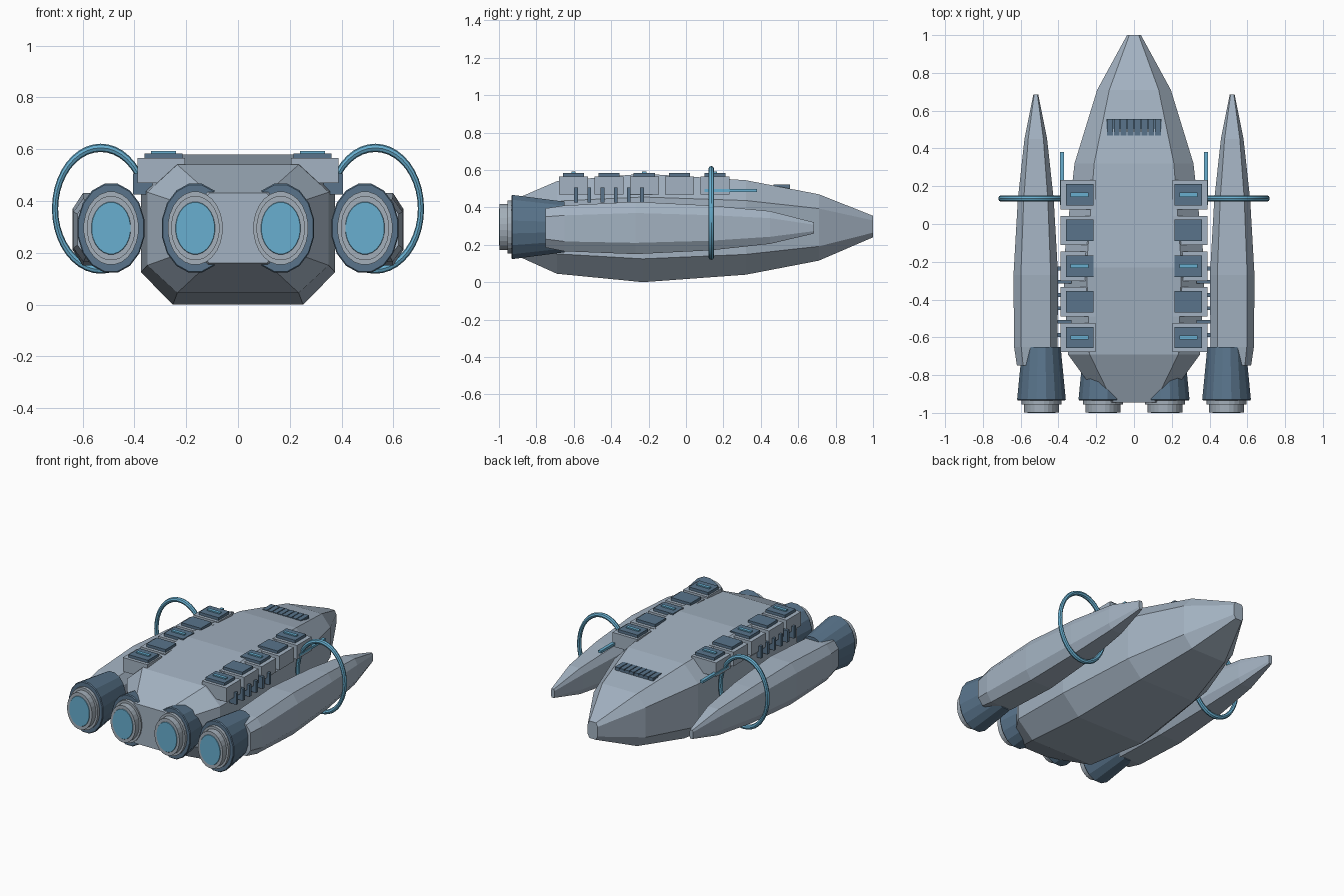
import bpy, bmesh, math
from mathutils import Vector

cube = bpy.data.objects.get("Cube")
if cube:
    bpy.data.objects.remove(cube, do_unlink=True)


def material(name, color):
    m = bpy.data.materials.new(name)
    m.use_nodes = True
    m.diffuse_color = (*color, 1)
    m.node_tree.nodes["Principled BSDF"].inputs["Base Color"].default_value = (*color, 1)
    return m


HULL = material("pale steel", (0.37, 0.45, 0.54))
TRIM = material("grey metal", (0.37, 0.43, 0.49))
DARK = material("dark blue", (0.10, 0.175, 0.26))
GLOW = material("glowing blue", (0.14, 0.43, 0.63))


def finish(name, bm, mats):
    bmesh.ops.recalc_face_normals(bm, faces=bm.faces)
    mesh = bpy.data.meshes.new(name)
    bm.to_mesh(mesh)
    bm.free()
    for m in mats:
        mesh.materials.append(m)
    obj = bpy.data.objects.new(name, mesh)
    bpy.context.collection.objects.link(obj)
    return obj


def skin(bm, rings, mat_ids=None):
    """Bridge rings of points into a closed body."""
    loops = [[bm.verts.new(p) for p in ring] for ring in rings]
    n = len(loops[0])
    for k, (a, b) in enumerate(zip(loops, loops[1:])):
        for i in range(n):
            j = (i + 1) % n
            f = bm.faces.new((a[i], a[j], b[j], b[i]))
            f.material_index = mat_ids[k] if mat_ids else 0
    bm.faces.new(loops[0])
    cap = bm.faces.new(loops[-1])
    cap.material_index = mat_ids[-1] if mat_ids else 0


def chamfered_body(name, stations, cx, mat):
    """Octagonal loft; stations are (y, half width, bottom, top)."""
    corners = [(1, .57), (.67, 1), (-.67, 1), (-1, .57),
               (-1, -.57), (-.67, -1), (.67, -1), (1, -.57)]
    bm = bmesh.new()
    skin(bm, [[(cx + u * w, y, (lo + hi) / 2 + v * (hi - lo) / 2) for u, v in corners]
              for y, w, lo, hi in stations])
    return finish(name, bm, [mat])


def box(name, x, y, z, mat):
    """Box from three (low, high) ranges."""
    bm = bmesh.new()
    bmesh.ops.create_cube(bm, size=1)
    for v in bm.verts:
        v.co = Vector([(r[0] + r[1]) / 2 + c * (r[1] - r[0])
                       for r, c in zip((x, y, z), v.co)])
    return finish(name, bm, [mat])


def span(center, size):
    return (center - size / 2, center + size / 2)


def mirrored(x, side):
    return tuple(sorted((x[0] * side, x[1] * side)))


SQUEEZE = 0.75  # engines and hoops are narrower than tall


def lathe(name, profile, cx, cz, mats, ids, sides):
    """Elliptical body along y; profile is (y, radius)."""
    bm = bmesh.new()
    angles = [math.tau * (i + .5) / sides for i in range(sides)]
    skin(bm, [[(cx + SQUEEZE * r * math.cos(a), y, cz + r * math.sin(a)) for a in angles]
              for y, r in profile], ids)
    return finish(name, bm, mats)


# Main hull
chamfered_body("main_hull", [
    (-.945, .165, .16, .43), (-.69, .35, .045, .54), (-.23, .375, 0, .58),
    (.32, .315, .04, .545), (.71, .195, .115, .47), (1, .037, .24, .355)], 0, HULL)

# Nose vent with slats
box("vent_base", (-.145, .145), (.47, .555), (.45, .51), DARK)
for i in range(8):
    box("vent_slat", span((i - 3.5) * .0365, .031), (.468, .557), (.47, .521), DARK)

for side, label in ((1, "left"), (-1, "right")):
    # Side pod
    chamfered_body(label + "_pod", [
        (-.75, .10, .185, .395), (-.65, .115, .165, .41), (-.27, .118, .15, .43),
        (.13, .095, .17, .41), (.45, .06, .205, .38), (.685, .013, .26, .32)],
        side * .52, HULL)

    # Engines: flared shroud, stepped nozzle, glowing disc
    for place, cx in (("inner", .165), ("outer", .49)):
        name = f"{label}_{place}_"
        lathe(name + "shroud", [(-.65, .138), (-.928, .175), (-.934, .17)],
              side * cx, .295, [DARK], None, 16)
        lathe(name + "nozzle", [(-.92, .142), (-.955, .142), (-.955, .125),
                                (-.997, .125), (-.997, .102), (-1, .10)],
              side * cx, .295, [TRIM, GLOW], [0, 0, 0, 0, 1, 1], 24)

    # Shoulder blocks with hatch plates and alternating lights
    for i in range(5):
        y = .155 - i * .189
        box(label + "_shoulder_block", mirrored((.205, .388), side),
            span(y, .155), (.47, .565), HULL)
        box(label + "_hatch", mirrored((.215, .36), side), span(y, .113),
            (.55, .584), DARK)
        if i % 2 == 0:
            box(label + "_hatch_light", mirrored((.24, .335), side), span(y, .022),
                (.57, .592), GLOW)

    # Cooling fins below the blocks
    for i in range(6):
        box(label + "_cooling_fin", mirrored((.33, .406), side),
            span(-.235 - i * .0705, .02), (.425, .505), DARK)

    # Antenna rod
    box(label + "_antenna_rod", mirrored((.37, .392), side), (.10, .38),
        (.483, .499), GLOW)

    # Hoop around the pod
    bpy.ops.mesh.primitive_torus_add(
        major_segments=40, minor_segments=8, major_radius=.235, minor_radius=.016,
        location=(side * .53, .135, .37), rotation=(math.pi / 2, 0, 0))
    hoop = bpy.context.object
    hoop.name = label + "_hoop"
    hoop.scale = (SQUEEZE, 1, 1)
    hoop.data.materials.append(GLOW)
    bpy.ops.object.shade_smooth_by_angle()
